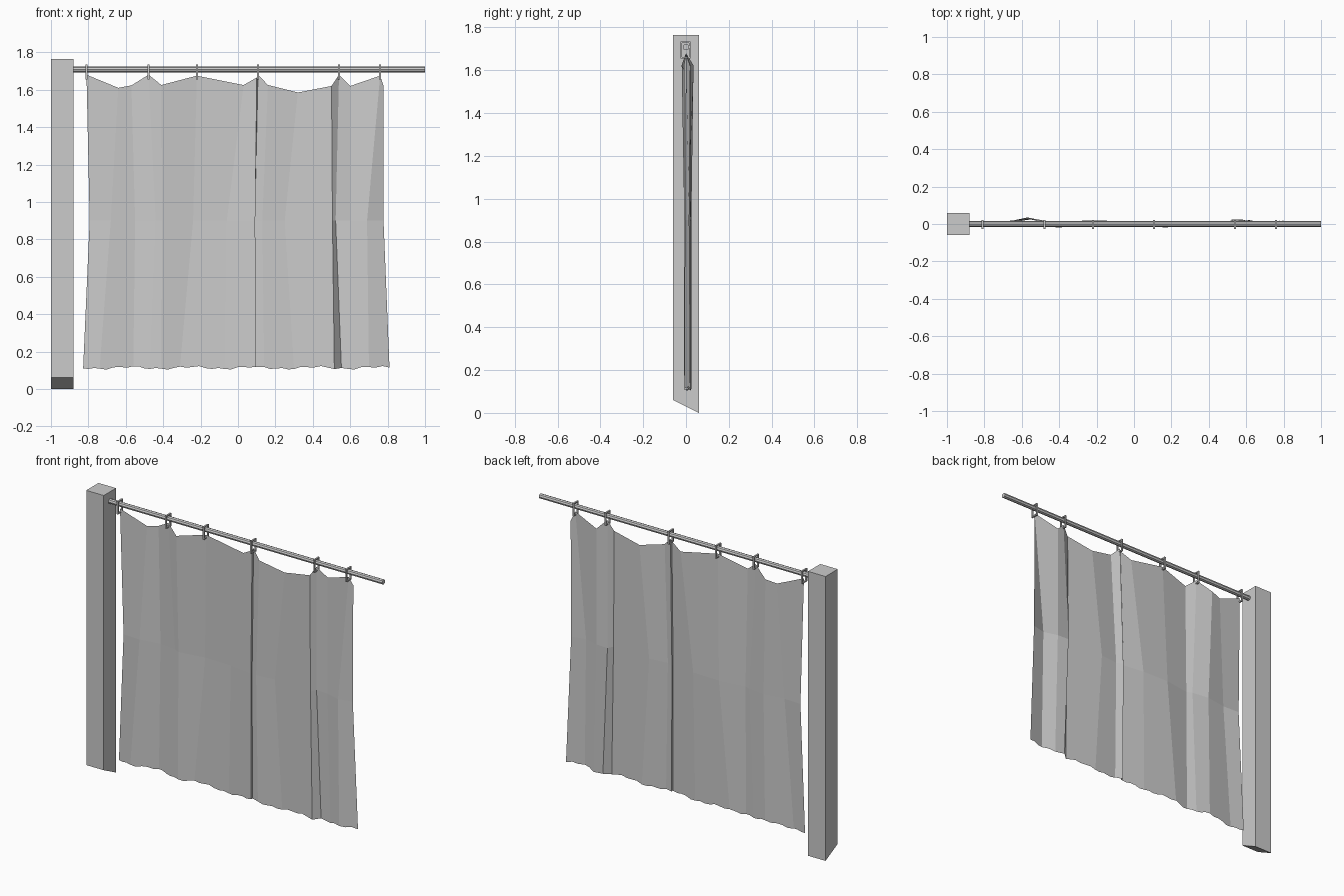
import bpy
import bmesh
import math
from mathutils import Vector

cube = bpy.data.objects.get("Cube")
if cube:
    bpy.data.objects.remove(cube, do_unlink=True)

grey = bpy.data.materials.new("plain grey")
grey.use_nodes = True
GREY = (0.6, 0.6, 0.6, 1)
grey.diffuse_color = GREY
grey.node_tree.nodes["Principled BSDF"].inputs["Base Color"].default_value = GREY


def add_object(name, bm):
    mesh = bpy.data.meshes.new(name)
    bm.to_mesh(mesh)
    bm.free()
    mesh.materials.append(grey)
    obj = bpy.data.objects.new(name, mesh)
    bpy.context.collection.objects.link(obj)
    return obj


def add_box(bm, low, high):
    low, high = Vector(low), Vector(high)
    verts = bmesh.ops.create_cube(bm, size=1)["verts"]
    for v in verts:
        v.co = (low + high) / 2 + v.co * (high - low)
    return verts


# Square post with a slanted foot
bm = bmesh.new()
for v in add_box(bm, (-1, -0.06, 0), (-0.88, 0.06, 1.765)):
    if v.co.z < 0.5 and v.co.y < 0:
        v.co.z = 0.06
add_object("post", bm)

# Round rod held by the post
bm = bmesh.new()
bmesh.ops.create_cone(bm, cap_ends=True, segments=8, radius1=0.015, radius2=0.015, depth=1.88)
for v in bm.verts:
    v.co = Vector((v.co.z + 0.06, v.co.y, v.co.x + 1.708))
add_object("rod", bm)

# Rectangular hanging rings
RING_X = (-0.81, -0.478, -0.22, 0.107, 0.54, 0.76)
Y0, Y1, Z0, Z1, BAR = -0.026, 0.022, 1.654, 1.734, 0.007
for i, x in enumerate(RING_X):
    bm = bmesh.new()
    a, b = x - 0.005, x + 0.005
    for y in (Y0, Y1 - BAR):
        add_box(bm, (a, y, Z0), (b, y + BAR, Z1))
    for z in (Z0, Z1 - BAR):
        add_box(bm, (a, Y0 + BAR, z), (b, Y1 - BAR, z + BAR))
    add_object(f"ring_{i + 1}", bm)

# Curtain folds: (top x, top z, top y), (middle x, y), (bottom x, y)
FOLDS = [
    ((-.81, 1.68, 0), (-.793, .01), (-.828, .015)),
    ((-.64, 1.61, .02), (-.68, .005), (-.74, 0)),
    ((-.57, 1.623, .035), (-.55, .025), (-.56, .025)),
    ((-.478, 1.68, 0), (-.44, .01), (-.47, .01)),
    ((-.41, 1.625, -.02), (-.405, -.005), (-.41, -.005)),
    ((-.22, 1.675, 0), (-.24, .02), (-.31, .015)),
    ((.03, 1.625, .01), (-.06, .015), (-.07, .01)),
    ((.1, 1.665, -.005), (.092, -.005), (.094, -.005)),
    ((.107, 1.68, 0), (.09, .01), (.092, .01)),
    ((.16, 1.625, -.02), (.13, -.008), (.14, -.005)),
    ((.32, 1.585, 0), (.25, .005), (.3, .005)),
    ((.5, 1.62, -.01), (.505, -.01), (.515, -.008)),
    ((.54, 1.68, 0), (.522, .025), (.553, .025)),
    ((.6, 1.62, .022), (.6, .02), (.62, .02)),
    ((.76, 1.675, 0), (.69, -.005), (.7, -.008)),
    ((.778, 1.62, .02), (.778, .015), (.81, .02)),
]


def hem_height(x):
    return 0.113 + 0.006 * math.sin(19 * x) + 0.005 * math.sin(57 * x + 1)


bm = bmesh.new()
tops = [bm.verts.new((x, y, z)) for (x, z, y), m, b in FOLDS]
mids = [bm.verts.new((x, y, 0.9)) for t, (x, y), b in FOLDS]
hems = [bm.verts.new((x, y, hem_height(x))) for t, m, (x, y) in FOLDS]
for i in range(len(FOLDS) - 1):
    bm.faces.new((tops[i], mids[i], mids[i + 1], tops[i + 1]))
    # Extra points along the lower edge give an uneven hem
    start, end = hems[i].co, hems[i + 1].co
    steps = max(1, round((end - start).length / 0.035))
    hem = [hems[i]]
    for k in range(1, steps):
        p = start.lerp(end, k / steps)
        hem.append(bm.verts.new((p.x, p.y, hem_height(p.x))))
    hem.append(hems[i + 1])
    bm.faces.new([mids[i]] + hem + [mids[i + 1]])
add_object("curtain", bm)
